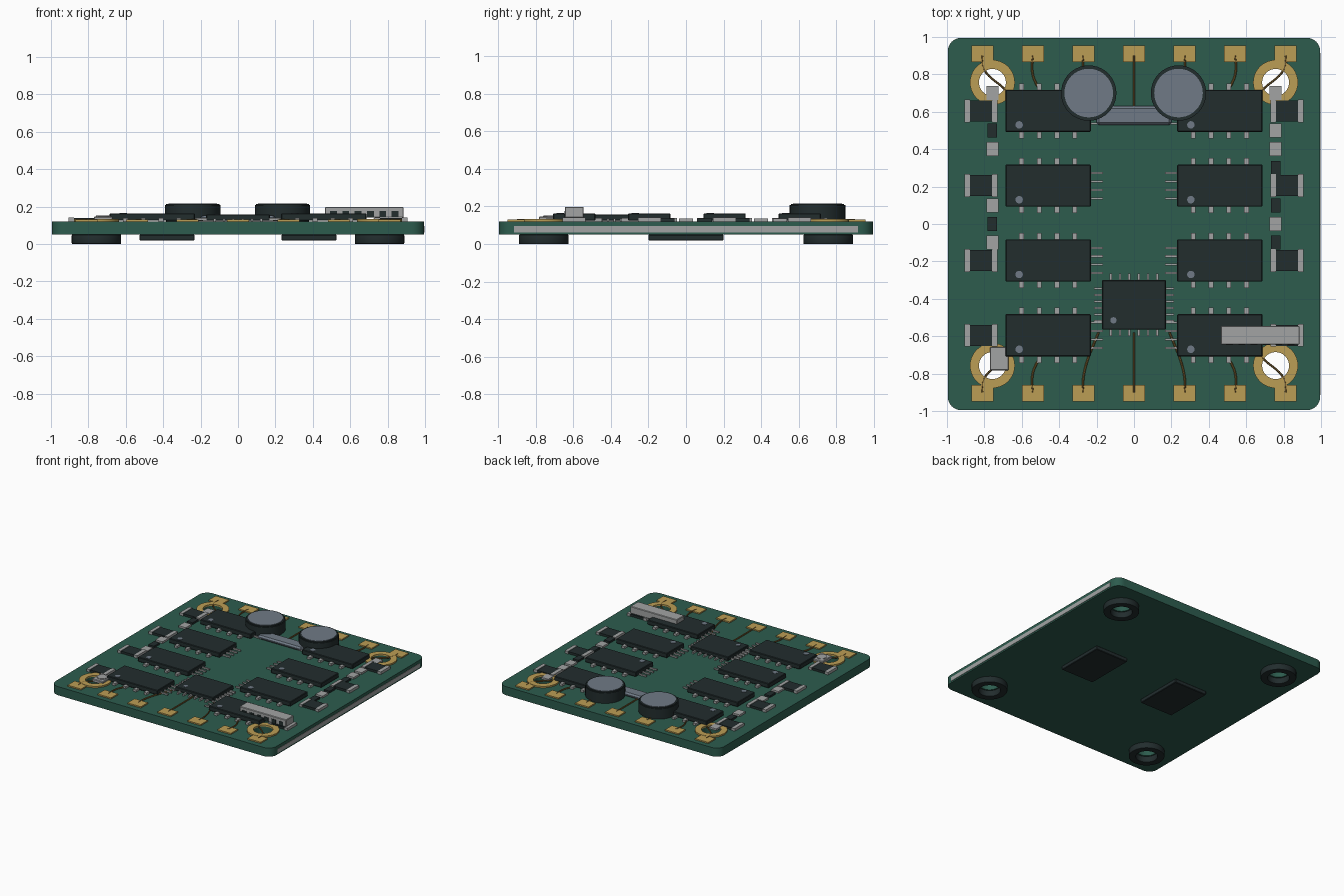
import bpy, bmesh
from math import cos, sin, pi, radians
from mathutils import Matrix, Vector

cube = bpy.data.objects.get("Cube")
if cube:
    bpy.data.objects.remove(cube)


def material(name, r, g, b):
    m = bpy.data.materials.new(name)
    m.use_nodes = True
    m.diffuse_color = (r, g, b, 1)
    m.node_tree.nodes["Principled BSDF"].inputs["Base Color"].default_value = (r, g, b, 1)
    return m


GREEN = material("board green", 0.026, 0.107, 0.076)
BLACK = material("chip black", 0.016, 0.026, 0.027)
GOLD = material("pad gold", 0.50, 0.34, 0.09)
SILVER = material("lead silver", 0.36, 0.37, 0.37)
STEEL = material("can steel", 0.16, 0.195, 0.24)
BROWN = material("trace copper", 0.17, 0.10, 0.025)

TOP = 0.12      # upper face of the board
UNDER = 0.05    # lower face of the board
HOLE = 0.757    # mounting hole offset
CORNERS = [(sx * HOLE, sy * HOLE) for sx in (-1, 1) for sy in (-1, 1)]


def add_object(name, data, mat, smooth=False):
    ob = bpy.data.objects.new(name, data)
    bpy.context.collection.objects.link(ob)
    data.materials.clear()
    data.materials.append(mat)
    if smooth:
        bpy.ops.object.select_all(action='DESELECT')
        ob.select_set(True)
        bpy.context.view_layer.objects.active = ob
        bpy.ops.object.shade_smooth_by_angle(angle=radians(35))
    return ob


def boxes(name, mat, items, bevel=0):
    """One object from boxes given as (centre x, centre y, width, depth, z low, z high)."""
    bm = bmesh.new()
    for x, y, w, d, z0, z1 in items:
        m = Matrix.Translation((x, y, (z0 + z1) / 2)) @ Matrix.Diagonal((w, d, z1 - z0, 1))
        bmesh.ops.create_cube(bm, size=1, matrix=m)
    if bevel:
        bmesh.ops.bevel(bm, geom=bm.edges[:], offset=bevel, segments=1, affect='EDGES')
    me = bpy.data.meshes.new(name)
    bm.to_mesh(me)
    bm.free()
    return add_object(name, me, mat)


def disc(name, mat, x, y, r, z0, z1, bevel=0, sides=40):
    bm = bmesh.new()
    bmesh.ops.create_cone(bm, cap_ends=True, segments=sides, radius1=r, radius2=r, depth=z1 - z0,
                          matrix=Matrix.Translation((x, y, (z0 + z1) / 2)))
    if bevel:
        rims = [e for e in bm.edges if abs(e.verts[0].co.z - e.verts[1].co.z) < 1e-5]
        bmesh.ops.bevel(bm, geom=rims, offset=bevel, segments=2, affect='EDGES')
    me = bpy.data.meshes.new(name)
    bm.to_mesh(me)
    bm.free()
    return add_object(name, me, mat, True)


def from_curve(name, mat, curve):
    tmp = bpy.data.objects.new(name, curve)
    me = bpy.data.meshes.new_from_object(tmp)
    bpy.data.objects.remove(tmp)
    return add_object(name, me, mat, True)


def circle(x, y, r, n=40):
    return [(x + r * cos(2 * pi * i / n), y + r * sin(2 * pi * i / n)) for i in range(n)]


def plate(name, mat, outlines, z0, z1, bevel=0):
    """Flat slab; the outlines after the first become holes."""
    cu = bpy.data.curves.new(name, 'CURVE')
    cu.dimensions, cu.fill_mode = '2D', 'BOTH'
    cu.extrude = (z1 - z0) / 2 - bevel
    cu.bevel_depth, cu.offset, cu.bevel_resolution = bevel, -bevel, 1
    for pts in outlines:
        sp = cu.splines.new('POLY')
        sp.points.add(len(pts) - 1)
        for p, q in zip(sp.points, pts):
            p.co = (q[0], q[1], 0, 1)
        sp.use_cyclic_u = True
    ob = from_curve(name, mat, cu)
    ob.data.transform(Matrix.Translation((0, 0, (z0 + z1) / 2)))
    return ob


# Board with rounded corners and mounting holes
outline = []
for k, (sx, sy) in enumerate([(1, 1), (-1, 1), (-1, -1), (1, -1)]):
    for i in range(9):
        a = (k + i / 8) * pi / 2
        outline.append((sx * 0.925 + 0.07 * cos(a), sy * 0.925 + 0.07 * sin(a)))
plate("board", GREEN, [outline] + [circle(x, y, 0.072) for x, y in CORNERS], UNDER, TOP)
boxes("edge_strip", SILVER, [(0.994, 0, 0.008, 1.83, 0.062, 0.095)])

# Mounting pads above and standoff rings below
for x, y in CORNERS:
    plate("mounting_pad", GOLD, [circle(x, y, 0.12), circle(x, y, 0.072)], TOP, 0.132)
    plate("standoff_ring", BLACK, [circle(x, y, 0.132), circle(x, y, 0.08)], 0, UNDER, 0.004)

# Contact pads along the front and back edges
PAD_X = [i * 0.27 for i in range(-3, 4)]
for y in (0.91, -0.905):
    boxes("contact_pads", GOLD, [(x, y, 0.12, 0.09, TOP, 0.13) for x in PAD_X])

# Curved traces running inward from the pads
for sy in (-1, 1):
    for x in PAD_X:
        end_x = {0: 0, 1: 0.19, 2: 0.5, 3: 0.68}[round(abs(x) / 0.27)] * (1 if x > 0 else -1)
        end_y = 0.7 if abs(x) > 0.4 else 0.58
        cu = bpy.data.curves.new("trace", 'CURVE')
        cu.dimensions, cu.bevel_depth, cu.bevel_resolution = '3D', 0.006, 1
        sp = cu.splines.new('BEZIER')
        sp.bezier_points.add(1)
        a, b = Vector((x, sy * 0.9, 0.127)), Vector((end_x, sy * end_y, 0.127))
        bulge = Vector((0.02 * (x > 0) - 0.02 * (x < 0), -sy * 0.12, 0))
        for p, co, h in zip(sp.bezier_points, (a, b), (bulge, Vector((-0.02 * (x < 0) + 0.02 * (x > 0), sy * 0.06, 0)))):
            p.co, p.handle_left, p.handle_right = co, co + h, co + h
        from_curve("trace", BROWN, cu)

# Eight driver chips with leads on three sides, and an end-capped part beside each
for side in (-1, 1):
    for row in range(4):
        x, y = side * 0.459, 0.605 - row * 0.4
        boxes("driver_chip", BLACK, [(x, y, 0.456, 0.225, 0.125, 0.163)], 0.004)
        disc("chip_dot", STEEL, x - 0.155, y - 0.075, 0.02, 0.162, 0.166, sides=20)
        leads = [(x + (i - 1.5) * 0.095, y, 0.026, 0.295, TOP, 0.138) for i in range(4)]
        leads += [(x - side * 0.26, y + (i - 1.5) * 0.045, 0.065, 0.011, 0.126, 0.138) for i in range(4)]
        boxes("chip_leads", SILVER, leads)
        px = side * 0.818
        boxes("capacitor_body", BLACK, [(px, y, 0.13, 0.112, TOP, 0.138)])
        boxes("capacitor_ends", SILVER, [(px + s * 0.074, y, 0.028, 0.122, TOP, 0.141) for s in (-1, 1)])

# Central controller with leads on four sides
CY = -0.432
boxes("controller_chip", BLACK, [(0, CY, 0.34, 0.265, 0.125, 0.158)], 0.004)
disc("controller_dot", STEEL, -0.11, CY - 0.083, 0.017, 0.157, 0.161, sides=20)
boxes("controller_leads", SILVER,
      [((i - 2.5) * 0.05, CY, 0.013, 0.335, TOP, 0.136) for i in range(6)]
      + [(0, CY + (i - 2.5) * 0.035, 0.43, 0.011, TOP, 0.136) for i in range(6)])

# Columns of small parts near the side edges: silver and dark blocks
for side, silver, dark in ((-1, (0.7, 0.4, 0.1, -0.1), (0.5, 0)),
                           (1, (0.7, 0.5, 0.4, 0), (0.3, 0.1, -0.1))):
    boxes("small_terminals", SILVER, [(side * 0.757, y, 0.065, 0.075, TOP, 0.135) for y in silver])
    boxes("small_resistors", BLACK, [(side * 0.757, y, 0.05, 0.075, TOP, 0.135) for y in dark])

# Two round cans and the crystal between them
for x in (-0.242, 0.238):
    disc("can_body", BLACK, x, 0.70, 0.148, TOP, 0.213, 0.006)
    disc("can_top", STEEL, x, 0.70, 0.13, 0.21, 0.216)
boxes("crystal", STEEL, [(0, 0.58, 0.4, 0.1, TOP, 0.152)], 0.012)

# Slotted connector at the front left corner
boxes("connector", SILVER, [(0.675, -0.595, 0.42, 0.1, 0.14, 0.198)], 0.004)
boxes("connector_slots", BLACK, [(0.675 + (i - 2.5) * 0.066, -0.645, 0.036, 0.006, 0.142, 0.175) for i in range(6)])

# Push button at the front right corner
boxes("button_case", SILVER, [(-0.72, -0.72, 0.1, 0.125, TOP, 0.146)], 0.004)
disc("button_cap", SILVER, -0.72, -0.72, 0.04, 0.145, 0.152, 0.002, 24)

# Two chips under the board
for x in (-0.38, 0.38):
    boxes("under_chip", BLACK, [(x, 0, 0.295, 0.4, 0.018, UNDER)], 0.004)
